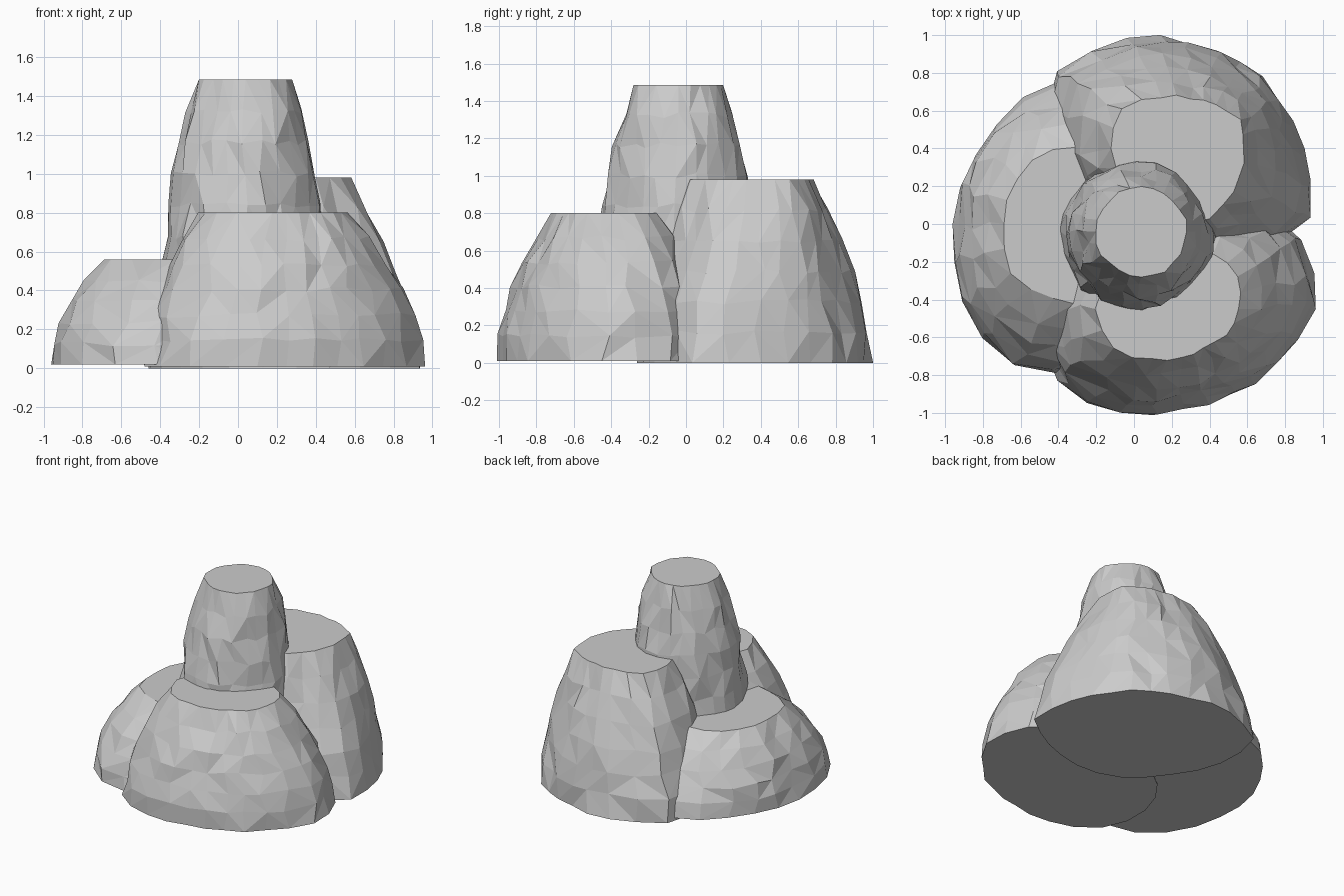
import bpy, bmesh, math, random

if "Cube" in bpy.data.objects:
    bpy.data.objects.remove(bpy.data.objects["Cube"])

random.seed(4)
SEGS = 24


def sample(radii, angle):
    """Radius at an angle from an evenly spaced list of radii."""
    f = angle / (2 * math.pi) * len(radii)
    i = int(math.floor(f))
    k = f - i
    n = len(radii)
    return radii[i % n] * (1 - k) + radii[(i + 1) % n] * k


def rock(name, center, z0, z1, base, top, power, rings, lean=(0, 0)):
    """Flat-topped boulder: bulging stack of jittered rings, triangulated."""
    bm = bmesh.new()
    loops = []
    for j in range(rings + 1):
        t = j / rings
        rim = j in (0, rings)
        loop = []
        for i in range(SEGS):
            a = 2 * math.pi * i / SEGS
            if not rim:
                a += random.uniform(-0.06, 0.06)
            rb, rt = sample(base, a), sample(top, a)
            r = rt + (rb - rt) * (1 - t ** power)
            r += random.uniform(-0.018, 0.018) * (0.6 if rim else 1)
            z = z0 + (z1 - z0) * t
            if not rim:
                z += random.uniform(-0.015, 0.015)
            loop.append(bm.verts.new((center[0] + lean[0] * t + r * math.cos(a),
                                      center[1] + lean[1] * t + r * math.sin(a), z)))
        loops.append(loop)
    # Side facets with randomly turned diagonals
    for lo, hi in zip(loops, loops[1:]):
        for i in range(SEGS):
            n = (i + 1) % SEGS
            a, b, c, d = lo[i], lo[n], hi[n], hi[i]
            if random.random() < 0.5:
                tris = ((a, b, c), (a, c, d))
            else:
                tris = ((a, b, d), (b, c, d))
            for tri in tris:
                bm.faces.new(tri)
    # Flat caps
    bm.faces.new(loops[-1])
    bm.faces.new(list(reversed(loops[0])))
    bmesh.ops.recalc_face_normals(bm, faces=bm.faces[:])
    mesh = bpy.data.meshes.new(name)
    bm.to_mesh(mesh)
    bm.free()
    obj = bpy.data.objects.new(name, mesh)
    bpy.context.collection.objects.link(obj)
    return obj


# Tall central pillar
rock("center_rock_pillar", (0.02, -0.07), 0.03, 1.485,
     [0.42] * 12, [0.24] * 12, 2.9, 9, lean=(0.02, 0.03))

# Back boulder
rock("back_rock", (0.3, 0.4), 0.0, 0.98,
     [.60, .54, .52, .56, .67, .81, .75, .69, .69, .66, .65, .73],
     [.27, .30, .27, .26, .31, .42, .42, .40, .40, .40, .35, .30], 1.6, 6)

# Front boulder
rock("front_rock", (0.25, -0.45), 0.01, 0.80,
     [.71, .74, .64, .54, .55, .66, .74, .76, .63, .53, .52, .58],
     [.31, .35, .33, .32, .35, .43, .45, .42, .31, .26, .24, .27], 1.8, 6)

# Low left boulder
rock("left_rock", (-0.2, 0.0), 0.02, 0.56,
     [.50, .50, .60, .78, .77, .74, .75, .82, .87, .75, .60, .50],
     [.40, .40, .40, .40, .45, .49, .48, .53, .46, .40, .40, .40], 2.0, 5)
